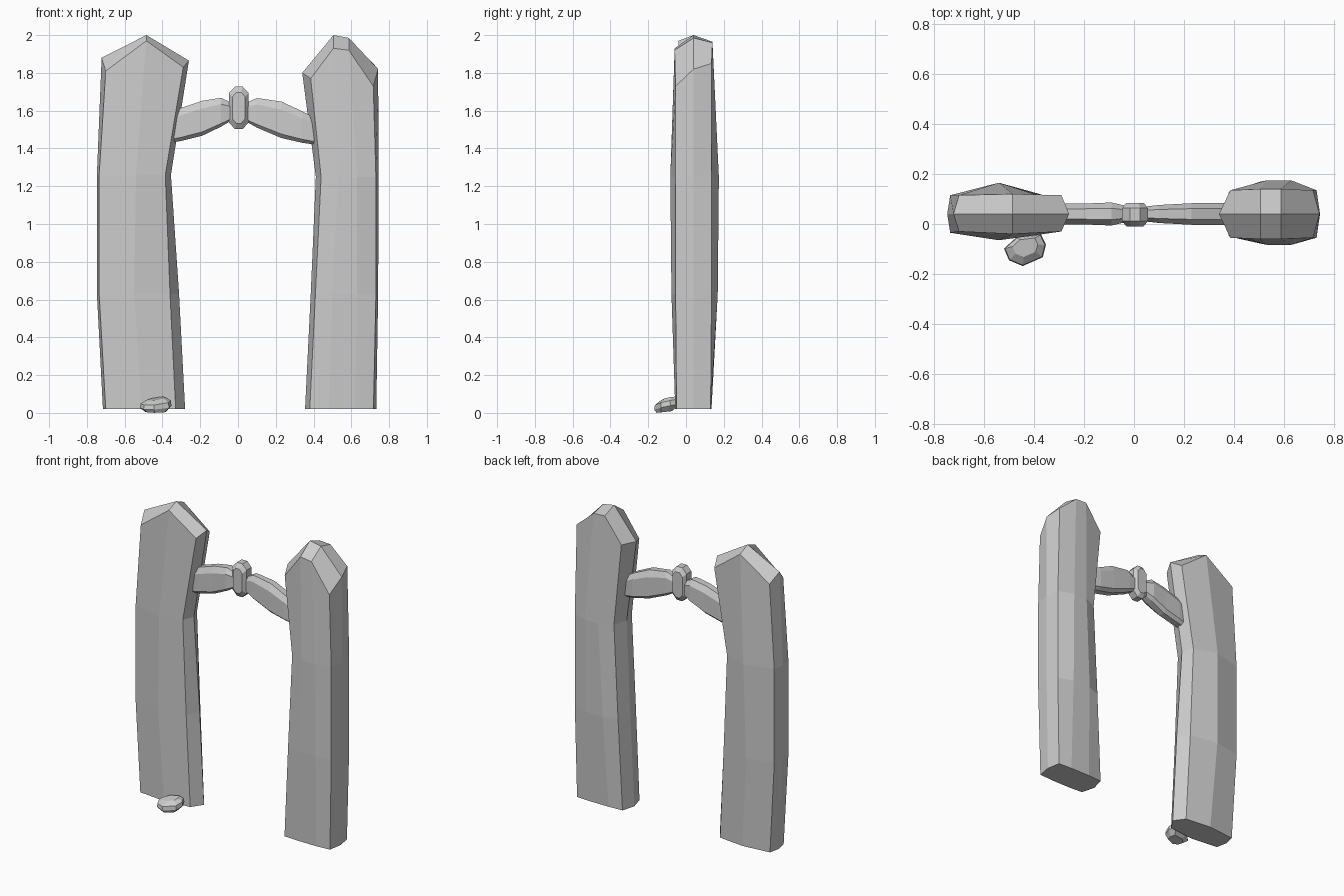
import bpy, bmesh

YC = 0.04  # shared centre plane of pillars and arch


def finish(name, bm):
    bmesh.ops.recalc_face_normals(bm, faces=bm.faces)
    me = bpy.data.meshes.new(name)
    bm.to_mesh(me)
    bm.free()
    ob = bpy.data.objects.new(name, me)
    bpy.context.collection.objects.link(ob)
    return ob


def skin(bm, rings):
    """Join rings of points with faces and return the vertex rings."""
    vr = [[bm.verts.new(p) for p in r] for r in rings]
    n = len(vr[0])
    for a, b in zip(vr, vr[1:]):
        for i in range(n):
            j = (i + 1) % n
            bm.faces.new((a[i], a[j], b[j], b[i]))
    return vr


def loft(name, rings):
    bm = bmesh.new()
    vr = skin(bm, rings)
    bm.faces.new(vr[0])
    bm.faces.new(vr[-1])
    return finish(name, bm)


def pillar(name, levels, crown):
    """Level: z, side x left, face xs, side x right, (front corner, mid), (back corner, mid)."""
    bm = bmesh.new()
    rings = []
    for z, xl, xs, xr, yf, yb in levels:
        n = len(xs)
        last = z is None
        zf, zm, zb = crown if last else ([z] * n,) * 3
        edge = lambda i: 0 if i in (0, n - 1) else 1
        ring = [(xs[i], yf[edge(i)], zf[i]) for i in range(n)]
        ring.append((xr, YC, zm[-1]))
        ring += [(xs[i], yb[edge(i)], zb[i]) for i in reversed(range(n))]
        ring.append((xl, YC, zm[0]))
        rings.append(ring)
    vr = skin(bm, rings)
    bm.faces.new(vr[0])
    # pitched top around a central ridge
    top = vr[-1]
    front, back = top[:n], top[n + 1:2 * n + 1][::-1]
    ridge = [top[-1]]
    ridge += [bm.verts.new((xs[i], YC, crown[1][i])) for i in range(1, n - 1)]
    ridge.append(top[n])
    for side in (front, back):
        for i in range(n - 1):
            bm.faces.new((side[i], side[i + 1], ridge[i + 1], ridge[i]))
    return finish(name, bm)


# Standing stones
pillar("left_pillar", [
    (0.02, -0.715, (-0.70, -0.51, -0.33), -0.28, (-0.035, -0.055), (0.11, 0.13)),
    (0.63, -0.747, (-0.735, -0.55, -0.36), -0.312, (-0.035, -0.062), (0.115, 0.15)),
    (1.26, -0.747, (-0.735, -0.54, -0.385), -0.355, (-0.035, -0.065), (0.115, 0.165)),
    (None, -0.722, (-0.70, -0.485, -0.29), -0.26, (-0.03, -0.04), (0.115, 0.12)),
], ([1.81, 1.97, 1.83], [1.88, 2.0, 1.865], [1.82, 1.965, 1.82]))

pillar("right_pillar", [
    (0.02, 0.355, (0.38, 0.48, 0.62, 0.717), 0.732, (-0.05, -0.057), (0.13, 0.135)),
    (0.63, 0.385, (0.41, 0.50, 0.63, 0.73), 0.742, (-0.055, -0.077), (0.135, 0.168)),
    (1.25, 0.412, (0.44, 0.53, 0.63, 0.73), 0.744, (-0.055, -0.083), (0.135, 0.174)),
    (None, 0.34, (0.385, 0.505, 0.587, 0.716), 0.742, (-0.055, -0.06), (0.135, 0.14)),
], ([1.77, 1.93, 1.92, 1.73], [1.80, 2.0, 1.985, 1.82], [1.80, 1.965, 1.96, 1.85]))


# Arch stones: x, top z, bottom z, half depth
def arch_stone(name, stations):
    rings = []
    for x, t, b, h in stations:
        d = (t - b) * 0.22
        sec = [(-h, b + d * 0.5), (-h, t - d), (-h * 0.5, t), (h * 0.5, t),
               (h, t - d), (h, b + d * 0.5), (h * 0.5, b), (-h * 0.5, b)]
        rings.append([(x, YC + y, z) for y, z in sec])
    return loft(name, rings)


arch_stone("left_arch_stone", [(-0.38, 1.58, 1.425, 0.034), (-0.30, 1.615, 1.44, 0.041),
                               (-0.19, 1.652, 1.467, 0.042), (-0.09, 1.668, 1.515, 0.046),
                               (-0.03, 1.64, 1.55, 0.032)])
arch_stone("right_arch_stone", [(0.03, 1.635, 1.55, 0.028), (0.10, 1.667, 1.51, 0.036),
                                (0.23, 1.648, 1.455, 0.043), (0.34, 1.597, 1.43, 0.045),
                                (0.41, 1.56, 1.42, 0.038)])

# Keystone: tall octagon with chamfered front and back
octagon = [(-0.4, -1), (0.4, -1), (1, -0.7), (1, 0.7),
           (0.4, 1), (-0.4, 1), (-1, 0.7), (-1, -0.7)]
loft("keystone", [[(0.004 + x * w, y, 1.615 + z * h) for x, z in octagon]
                  for y, w, h in [(-0.01, 0.034, 0.082), (0.012, 0.052, 0.112),
                                  (0.063, 0.052, 0.112), (0.084, 0.036, 0.085)]])

# Small loose rock at the foot of the left pillar
outline = [(-0.085, 0.005), (-0.065, -0.042), (-0.01, -0.065), (0.07, -0.03),
           (0.083, 0.02), (0.063, 0.062), (-0.035, 0.05)]
loft("small_rock", [[(-0.435 + x * s, -0.103 + y * s - dy, z + x * tilt + y * rise)
                     for x, y in outline]
                    for s, z, dy, tilt, rise in [(0.65, 0.005, 0.01, 0.0, 0.07),
                                                 (1.0, 0.03, 0.0, 0.05, 0.2),
                                                 (0.95, 0.055, 0.0, 0.08, 0.2),
                                                 (0.6, 0.075, -0.01, 0.08, 0.1)]])
